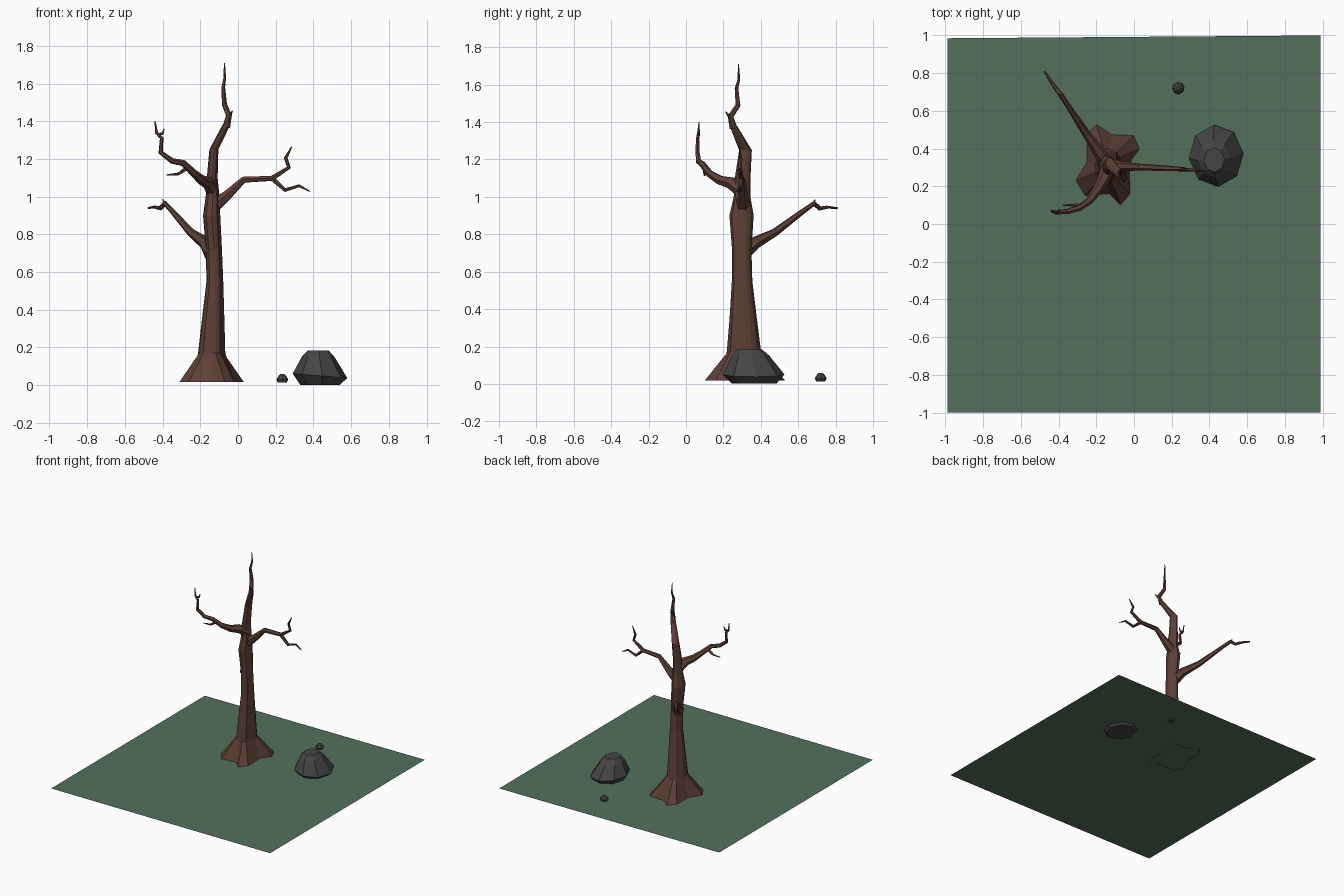
import bpy, bmesh, math
from mathutils import Vector


def material(name, rgb):
    m = bpy.data.materials.new(name)
    m.diffuse_color = (*rgb, 1)
    return m


BARK = material("brown bark", (0.109, 0.051, 0.038))
STONE = material("dark grey stone", (0.060, 0.060, 0.060))
GRASS = material("dull green grass", (0.087, 0.160, 0.107))


def loft(name, rings, mat, cap_start=True, cap_end=True):
    """Join equal-length rings of points into one flat-shaded skin."""
    bm = bmesh.new()
    vs = [[bm.verts.new(p) for p in r] for r in rings]
    n = len(vs[0])
    for a, b in zip(vs, vs[1:]):
        for i in range(n):
            j = (i + 1) % n
            bm.faces.new((a[i], a[j], b[j], b[i]))
    if cap_start:
        bm.faces.new(vs[0][::-1])
    if cap_end:
        bm.faces.new(vs[-1])
    bmesh.ops.recalc_face_normals(bm, faces=bm.faces[:])
    me = bpy.data.meshes.new(name)
    bm.to_mesh(me)
    bm.free()
    me.materials.append(mat)
    ob = bpy.data.objects.new(name, me)
    bpy.context.collection.objects.link(ob)
    return ob


def branch(name, path, sides=6):
    """Tapered tube through (x, y, z, radius) points."""
    pts = [Vector(p[:3]) for p in path]
    rings, u = [], None
    for i, p in enumerate(pts):
        t = Vector()
        if i > 0:
            t += (p - pts[i - 1]).normalized()
        if i < len(pts) - 1:
            t += (pts[i + 1] - p).normalized()
        t.normalize()
        if u is None:
            u = t.orthogonal()
        u = (u - t * u.dot(t)).normalized()
        v = t.cross(u)
        r = path[i][3]
        rings.append([p + r * (u * math.cos(a) + v * math.sin(a))
                      for a in (2 * math.pi * k / sides for k in range(sides))])
    return loft(name, rings, BARK)


# Ground sheet with one slightly uneven edge
loft("ground_sheet", [[(-0.99, -1, 0.02), (0.99, -1, 0.02),
                       (0.99, 1, 0.02), (-0.99, 0.985, 0.02)]], GRASS, False, True)

# Trunk: four flared root lobes blending into a rounded column
ROOTS = [(0.03, 0.40), (0.0, 0.47), (-0.12, 0.475), (-0.20, 0.53), (-0.25, 0.475),
         (-0.25, 0.33), (-0.31, 0.23), (-0.26, 0.15), (-0.13, 0.16), (-0.07, 0.10),
         (-0.02, 0.16), (-0.025, 0.32)]
angles = [math.atan2(y - 0.31, x + 0.135) for x, y in ROOTS]
SECTIONS = [  # z, centre x, centre y, radius x, radius y
    (0.17, -0.14, 0.31, 0.073, 0.092), (0.35, -0.132, 0.306, 0.06, 0.073),
    (0.55, -0.123, 0.30, 0.045, 0.055), (0.72, -0.128, 0.298, 0.043, 0.052),
    (0.90, -0.140, 0.297, 0.046, 0.065), (1.00, -0.135, 0.30, 0.037, 0.045),
    (1.10, -0.137, 0.303, 0.029, 0.042), (1.25, -0.128, 0.318, 0.024, 0.034),
    (1.38, -0.062, 0.253, 0.021, 0.020)]
rings = [[(x, y, 0.018) for x, y in ROOTS]]
for z, cx, cy, rx, ry in SECTIONS:
    rings.append([(cx + rx * math.cos(a), cy + ry * math.sin(a), z) for a in angles])
loft("trunk", rings, BARK, cap_start=False)

# Crooked top and its spur
branch("top_twig", [(-0.062, 0.253, 1.37, 0.021), (-0.048, 0.238, 1.43, 0.016),
                    (-0.072, 0.278, 1.49, 0.014), (-0.078, 0.27, 1.58, 0.010),
                    (-0.07, 0.283, 1.63, 0.007), (-0.072, 0.28, 1.71, 0.003)])
branch("top_spur", [(-0.048, 0.24, 1.42, 0.012), (-0.03, 0.212, 1.455, 0.003)], 5)

# Low branch reaching to the back left
branch("back_branch", [(-0.14, 0.30, 0.70, 0.045), (-0.175, 0.37, 0.755, 0.034),
                       (-0.25, 0.475, 0.81, 0.022), (-0.355, 0.635, 0.93, 0.014),
                       (-0.388, 0.685, 0.965, 0.014), (-0.412, 0.715, 0.938, 0.012),
                       (-0.44, 0.755, 0.945, 0.009), (-0.475, 0.81, 0.94, 0.005)])
branch("back_spur", [(-0.38, 0.675, 0.955, 0.009), (-0.40, 0.69, 0.985, 0.003)], 5)

# Right branch with a forked end
branch("right_branch", [(-0.13, 0.305, 0.95, 0.040), (-0.06, 0.305, 1.005, 0.028),
                        (0.03, 0.302, 1.09, 0.018), (0.18, 0.295, 1.097, 0.015),
                        (0.27, 0.29, 1.155, 0.011), (0.253, 0.292, 1.205, 0.010),
                        (0.285, 0.285, 1.265, 0.003)])
branch("right_fork", [(0.18, 0.295, 1.097, 0.014), (0.25, 0.29, 1.035, 0.011),
                      (0.325, 0.285, 1.058, 0.008), (0.38, 0.278, 1.028, 0.003)])

# Upper branch reaching to the front left, with two spurs
branch("left_branch", [(-0.135, 0.30, 1.03, 0.038), (-0.16, 0.24, 1.075, 0.034),
                       (-0.195, 0.18, 1.09, 0.026), (-0.235, 0.125, 1.125, 0.020),
                       (-0.29, 0.085, 1.178, 0.017), (-0.35, 0.067, 1.19, 0.015),
                       (-0.41, 0.062, 1.235, 0.013), (-0.405, 0.062, 1.31, 0.010),
                       (-0.432, 0.066, 1.34, 0.008), (-0.44, 0.07, 1.40, 0.003)])
branch("left_upper_spur", [(-0.425, 0.066, 1.33, 0.009), (-0.40, 0.07, 1.335, 0.007),
                           (-0.392, 0.072, 1.36, 0.003)], 5)
branch("left_lower_spur", [(-0.265, 0.10, 1.155, 0.012), (-0.315, 0.10, 1.12, 0.008),
                           (-0.38, 0.10, 1.115, 0.003)], 5)


def rock(name, levels):
    """Eight-sided boulder from (z, centre x, centre y, rx, ry, tilt) levels."""
    rings = []
    for z, cx, cy, rx, ry, tilt in levels:
        rings.append([(cx + rx * math.cos(a), cy + ry * math.sin(a), z - tilt * math.cos(a))
                      for a in (math.pi / 4 * (k + 0.1) for k in range(8))])
    return loft(name, rings, STONE)


# Boulder and pebble
rock("boulder", [(0.002, 0.435, 0.365, 0.105, 0.12, 0), (0.05, 0.435, 0.362, 0.145, 0.165, 0.012),
                 (0.152, 0.425, 0.345, 0.086, 0.10, 0), (0.185, 0.425, 0.34, 0.055, 0.065, 0)])
rock("pebble", [(0.014, 0.235, 0.72, 0.024, 0.024, 0), (0.03, 0.235, 0.72, 0.032, 0.032, 0),
                (0.053, 0.235, 0.72, 0.018, 0.018, 0), (0.059, 0.235, 0.72, 0.010, 0.010, 0)])
